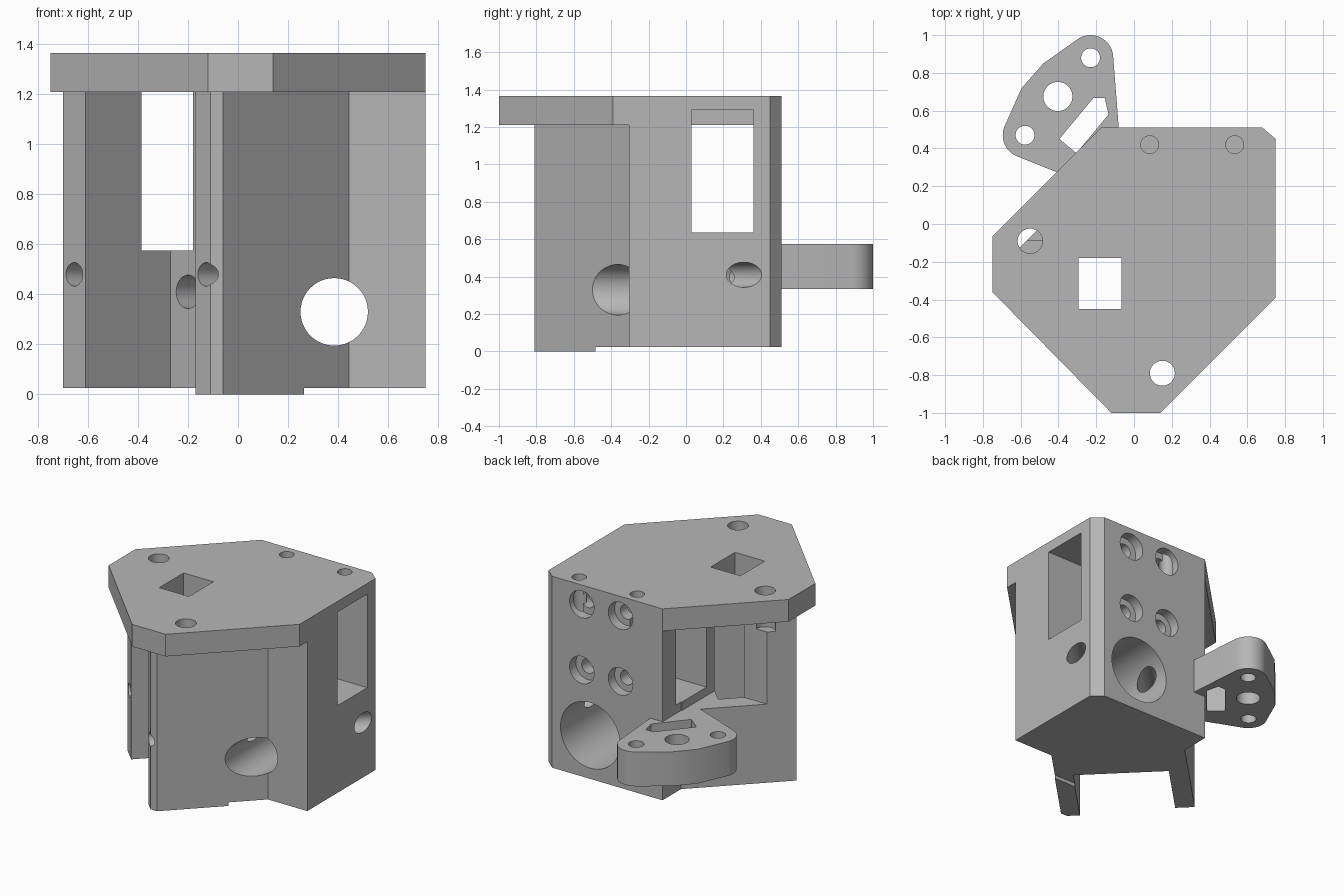
import bpy, bmesh
from math import cos, sin, radians
from mathutils import Vector

cube = bpy.data.objects.get("Cube")
if cube:
    bpy.data.objects.remove(cube, do_unlink=True)

grey = bpy.data.materials.new("plain_grey")
grey.use_nodes = True
COLOUR = (0.47, 0.47, 0.47, 1)
grey.diffuse_color = COLOUR
grey.node_tree.nodes["Principled BSDF"].inputs["Base Color"].default_value = COLOUR


def make_object(name, bm):
    bmesh.ops.recalc_face_normals(bm, faces=bm.faces)
    mesh = bpy.data.meshes.new(name)
    bm.to_mesh(mesh)
    bm.free()
    mesh.materials.append(grey)
    obj = bpy.data.objects.new(name, mesh)
    bpy.context.collection.objects.link(obj)
    return obj


def prism(name, outline, z0, z1):
    """Extrude a plan outline from z0 up to z1."""
    bm = bmesh.new()
    face = bm.faces.new([bm.verts.new((x, y, z0)) for x, y in outline])
    new = bmesh.ops.extrude_face_region(bm, geom=[face])["geom"]
    verts = [v for v in new if isinstance(v, bmesh.types.BMVert)]
    bmesh.ops.translate(bm, verts=verts, vec=(0, 0, z1 - z0))
    return make_object(name, bm)


def box(name, x0, x1, y0, y1, z0, z1):
    return prism(name, [(x0, y0), (x1, y0), (x1, y1), (x0, y1)], z0, z1)


def rod(name, radius, start, end):
    """Cylinder between two points."""
    a, b = Vector(start), Vector(end)
    bm = bmesh.new()
    bmesh.ops.create_cone(bm, cap_ends=True, segments=48, radius1=radius,
                          radius2=radius, depth=(b - a).length)
    turn = (b - a).to_track_quat("Z", "Y").to_matrix().to_4x4()
    bmesh.ops.transform(bm, matrix=turn, verts=bm.verts)
    bmesh.ops.translate(bm, verts=bm.verts, vec=(a + b) / 2)
    return make_object(name, bm)


def combine(target, other, operation):
    mod = target.modifiers.new("combine", "BOOLEAN")
    mod.operation, mod.object, mod.solver = operation, other, "EXACT"
    bpy.context.view_layer.objects.active = target
    bpy.ops.object.modifier_apply(modifier=mod.name)
    bpy.data.objects.remove(other, do_unlink=True)


def diagonal(across, along):
    """Plan point from x-y (across the arms) and x+y (along the arms)."""
    return ((along + across) / 2, (along - across) / 2)


def arc(cx, cy, radius, a0, a1, steps=12):
    angles = [radians(a0 + (a1 - a0) * i / steps) for i in range(steps + 1)]
    return [(cx + radius * cos(a), cy + radius * sin(a)) for a in angles]


# Main block with two diagonal arms and the slot between them
body = prism("bracket_body", [
    (0.75, 0.45), (0.68, 0.51), (-0.175, 0.51), (-0.175, 0.305),
    (-0.70, -0.22), (-0.61, -0.31), diagonal(-0.30, -0.24),
    diagonal(0.58, -0.24), (-0.17, -0.75), (-0.11, -0.81),
    (-0.06, -0.81), (0.445, -0.305), (0.75, -0.305)], 0.025, 1.21)
combine(body, box("side_opening", -1, -0.18, -0.087, 0.7, 0.575, 1.4), "DIFFERENCE")

# Foot under the front arm
foot = prism("arm_foot", [
    (0.265, -0.485), (0.095, -0.485), (-0.17, -0.75), (-0.11, -0.81),
    (-0.06, -0.81)], 0, 0.025)
combine(body, foot, "UNION")

# Top plate
plate = prism("top_plate", [
    (-0.12, -1), (0.14, -1), (0.75, -0.39), (0.75, 0.45), (0.68, 0.51),
    (-0.175, 0.51), (-0.75, -0.065), (-0.75, -0.36)], 1.21, 1.365)
combine(body, plate, "UNION")

# Rounded mounting tab
tab_outline = ([(-0.26, 0.215), (-0.1, 0.25), (-0.08, 0.5)]
               + arc(-0.23, 0.88, 0.12, 5, 122)
               + [(-0.48, 0.85), (-0.595, 0.72)]
               + arc(-0.575, 0.47, 0.12, 160, 248))
combine(body, prism("mounting_tab", tab_outline, 0.335, 0.575), "UNION")

cutters = [
    # Rectangular pocket, plate window and tab slot
    box("belt_pocket", -0.2, 0.9, 0.03, 0.36, 0.635, 1.29),
    box("plate_window", -0.295, -0.065, -0.45, -0.18, 1.1, 1.5),
    prism("tab_slot", [(-0.395, 0.45), (-0.305, 0.375), (-0.135, 0.58),
                       (-0.155, 0.667), (-0.215, 0.667)], 0.2, 0.57 + 0.1),
    # Large stepped bore
    rod("large_bore", 0.23, (0.385, 0.0, 0.33), (0.385, 0.8, 0.33)),
    rod("front_bore", 0.135, (0.385, -0.9, 0.33), (0.385, 0.1, 0.33)),
]

# Diagonal rod holes and arm tip holes
for across, start, end, z, radius in (
        (0.44, -0.5, 1.4, 0.41, 0.067), (-0.16, -0.5, 0.75, 0.41, 0.067),
        (-0.39, -1.2, -0.4, 0.48, 0.047), (0.665, -1.2, -0.4, 0.48, 0.047)):
    cutters.append(rod("rod_hole", radius, (*diagonal(across, start), z),
                       (*diagonal(across, end), z)))

# Counterbored back screw holes
for x in (0.15, 0.45):
    for z in (0.77, 1.23):
        cutters.append(rod("screw_head", 0.095, (x, 0.44, z), (x, 0.7, z)))
        cutters.append(rod("screw_shank", 0.05, (x, 0.3, z), (x, 0.5, z)))

# Vertical holes in the plate and the tab
for x, y, radius, z0, z1 in (
        (0.083, 0.42, 0.047, 1.1, 1.5), (0.533, 0.42, 0.047, 1.1, 1.5),
        (0.15, -0.79, 0.066, 1.1, 1.5), (-0.55, -0.09, 0.066, 1.08, 1.5),
        (-0.23, 0.88, 0.05, 0.2, 0.7), (-0.577, 0.47, 0.05, 0.2, 0.7),
        (-0.403, 0.675, 0.077, 0.2, 0.7)):
    cutters.append(rod("vertical_hole", radius, (x, y, z0), (x, y, z1)))

for cutter in cutters:
    combine(body, cutter, "DIFFERENCE")

bpy.ops.object.select_all(action="DESELECT")
body.select_set(True)
bpy.context.view_layer.objects.active = body
bpy.ops.object.shade_smooth_by_angle(angle=radians(25))
